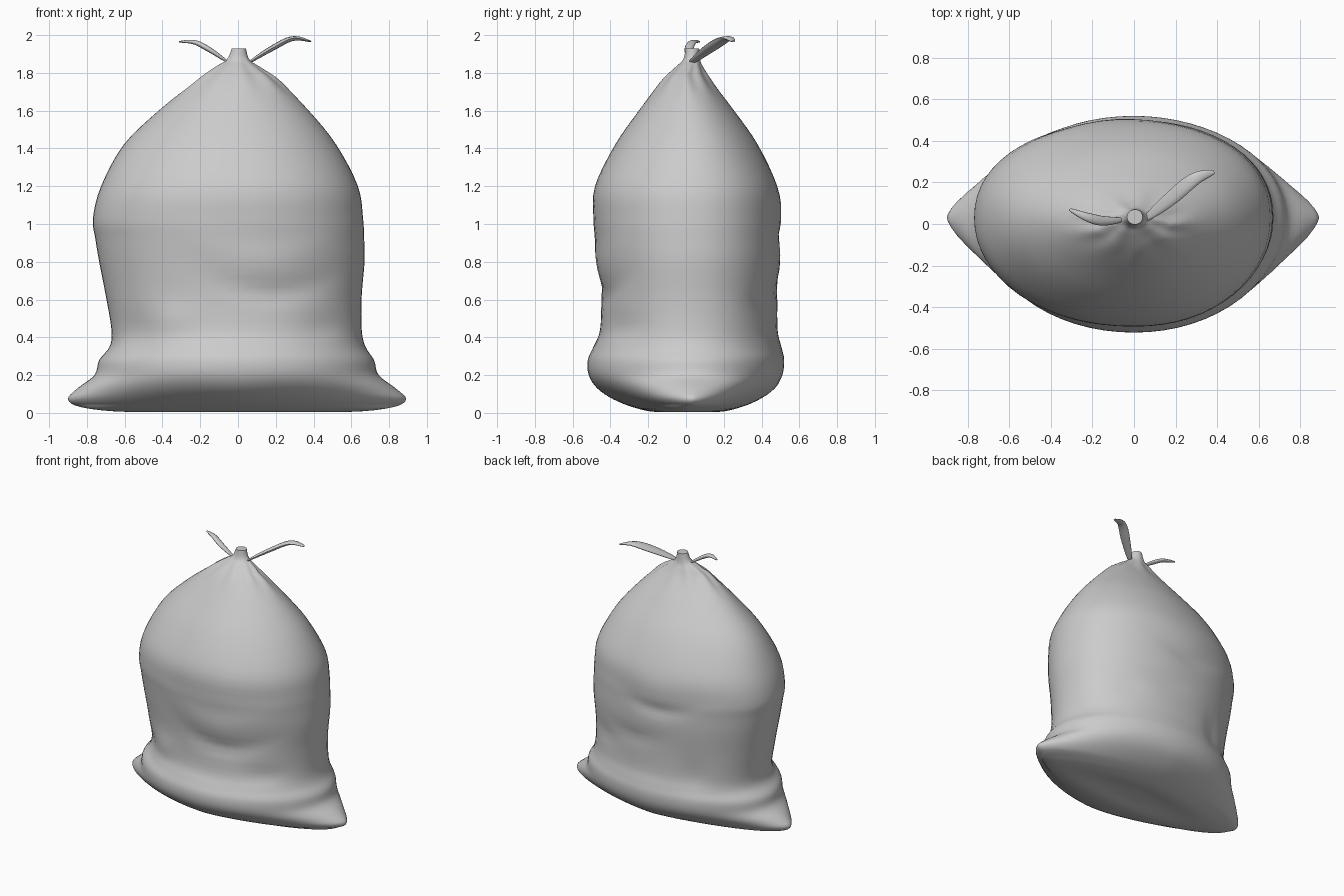
import bpy, bmesh, math
from mathutils import Vector

if "Cube" in bpy.data.objects:
    bpy.data.objects.remove(bpy.data.objects["Cube"])

# Sack cross-sections: z, left x, right x, front y, back y, superellipse power
ROWS = [
    (0.018, -0.25, 0.25, -0.07, 0.07, 1.8),
    (0.006, -0.60, 0.60, -0.17, 0.18, 1.7),
    (0.030, -0.83, 0.82, -0.28, 0.29, 1.6),
    (0.072, -0.90, 0.89, -0.385, 0.39, 1.55),
    (0.13, -0.85, 0.835, -0.47, 0.47, 1.7),
    (0.20, -0.76, 0.745, -0.515, 0.51, 1.95),
    (0.28, -0.735, 0.72, -0.52, 0.52, 2.0),
    (0.35, -0.68, 0.675, -0.49, 0.505, 2.05),
    (0.44, -0.67, 0.655, -0.455, 0.485, 2.1),
    (0.62, -0.70, 0.655, -0.45, 0.485, 2.1),
    (0.80, -0.735, 0.67, -0.467, 0.498, 2.1),
    (0.92, -0.755, 0.668, -0.48, 0.50, 2.1),
    (1.03, -0.768, 0.662, -0.49, 0.50, 2.1),
    (1.20, -0.725, 0.635, -0.482, 0.482, 2.1),
    (1.42, -0.605, 0.52, -0.375, 0.38, 2.0),
    (1.60, -0.42, 0.375, -0.25, 0.255, 1.95),
    (1.75, -0.235, 0.225, -0.135, 0.14, 1.9),
    (1.83, -0.125, 0.115, -0.055, 0.09, 1.9),
    (1.87, -0.06, 0.06, -0.015, 0.075, 2.0),
    (1.93, -0.033, 0.042, -0.002, 0.07, 2.0),
]
# Soft dents and bulges: x, z, side (-1 front, 1 back), x radius, z radius, outward amount
FOLDS = [
    (0.15, 0.80, -1, 0.30, 0.09, 0.012),
    (0.18, 0.63, -1, 0.28, 0.05, -0.018),
    (-0.35, 0.50, -1, 0.10, 0.07, 0.014),
    (0.45, 0.45, -1, 0.12, 0.06, -0.014),
    (-0.55, 0.42, -1, 0.08, 0.10, -0.02),
    (0.10, 0.67, 1, 0.18, 0.05, -0.012),
    (-0.10, 0.92, 1, 0.22, 0.05, -0.014),
    (-0.35, 0.45, 1, 0.07, 0.13, -0.018),
    (-0.10, 1.08, 1, 0.18, 0.08, 0.008),
    (0.40, 0.58, 1, 0.12, 0.06, -0.012),
]


def spline(rows, t):
    """Catmull-Rom through a list of tuples, t in 0..len-1."""
    i = min(int(t), len(rows) - 2)
    f = t - i
    p = [rows[max(0, min(len(rows) - 1, i + k))] for k in (-1, 0, 1, 2)]
    return [0.5 * (2 * b + (c - a) * f + (2 * a - 5 * b + 4 * c - d) * f * f
                   + (3 * b - a - 3 * c + d) * f ** 3) for a, b, c, d in zip(*p)]


def loft(name, rings):
    """Skin closed rings of points and cap both ends."""
    bm = bmesh.new()
    loops = [[bm.verts.new(p) for p in ring] for ring in rings]
    n = len(loops[0])
    for a, b in zip(loops, loops[1:]):
        for j in range(n):
            k = (j + 1) % n
            bm.faces.new((a[j], a[k], b[k], b[j]))
    for loop in (loops[0], loops[-1]):
        c = bm.verts.new(sum((v.co for v in loop), Vector()) / n)
        for j in range(n):
            bm.faces.new((loop[j], loop[(j + 1) % n], c))
    bmesh.ops.recalc_face_normals(bm, faces=bm.faces)
    mesh = bpy.data.meshes.new(name)
    bm.to_mesh(mesh)
    bm.free()
    obj = bpy.data.objects.new(name, mesh)
    bpy.context.collection.objects.link(obj)
    bpy.ops.object.select_all(action='DESELECT')
    obj.select_set(True)
    bpy.context.view_layer.objects.active = obj
    bpy.ops.object.shade_smooth_by_angle(angle=math.radians(50))
    return obj


def spow(v, e):
    return math.copysign(abs(v) ** e, v)


# Sack body
SEG, STEPS = 64, 4
rings = []
for s in range((len(ROWS) - 1) * STEPS + 1):
    z, x0, x1, y0, y1, p = spline(ROWS, s / STEPS)
    pleat = 0.05 * math.exp(-((z - 1.79) / 0.07) ** 2)
    ring = []
    for j in range(SEG):
        a = 2 * math.pi * j / SEG
        c, q = spow(math.cos(a), 2 / p), spow(math.sin(a), 2 / p)
        r = 1 + pleat * math.cos(9 * a)
        x = c * (x1 if c > 0 else -x0) * r
        y = q * (y1 if q > 0 else -y0) * r
        if z > 1.8:
            # gathered neck is off-centre
            x = (x0 + x1) / 2 + c * (x1 - x0) / 2 * r
            y = (y0 + y1) / 2 + q * (y1 - y0) / 2 * r
        elif z > 0.03:
            # side tips sit slightly behind the middle
            y += 0.03 * abs(c) ** 3 * min(1, (1.8 - z) * 3)
        for fx, fz, side, rx, rz, amt in FOLDS:
            if y * side > 0:
                sag = fz + 0.9 * (x - fx) ** 2
                g = math.exp(-((x - fx) / rx) ** 2 - ((z - sag) / rz) ** 2)
                y += side * amt * g
        ring.append((x, y, max(z, 0.0)))
    rings.append(ring)
loft("sack_body", rings)


# Tie ends: leaf-shaped ribbons swept along a short path
def tie(name, path, half_width, half_thick):
    rings = []
    n = 14
    for s in range(n + 1):
        t = s / n * (len(path) - 1)
        pos = Vector(spline(path, t))
        d = (Vector(spline(path, min(t + 0.05, len(path) - 1)))
             - Vector(spline(path, max(t - 0.05, 0)))).normalized()
        up = d.cross(Vector((0, 1, 0))).normalized()
        wide = up.cross(d)
        w = 0.25 + 0.75 * math.sin(math.pi * (s / n) ** 0.85)
        rings.append([pos + wide * math.cos(a) * half_width * w
                      + up * math.sin(a) * half_thick * w
                      for a in (2 * math.pi * k / 12 for k in range(12))])
    loft(name, rings)


tie("tie_right", [(0.05, 0.02, 1.85), (0.18, 0.125, 1.93),
                  (0.29, 0.215, 1.982), (0.385, 0.25, 1.967)], 0.037, 0.015)
tie("tie_left", [(-0.05, 0.02, 1.855), (-0.15, 0.015, 1.922),
                 (-0.23, 0.035, 1.962), (-0.31, 0.07, 1.965)], 0.024, 0.014)
